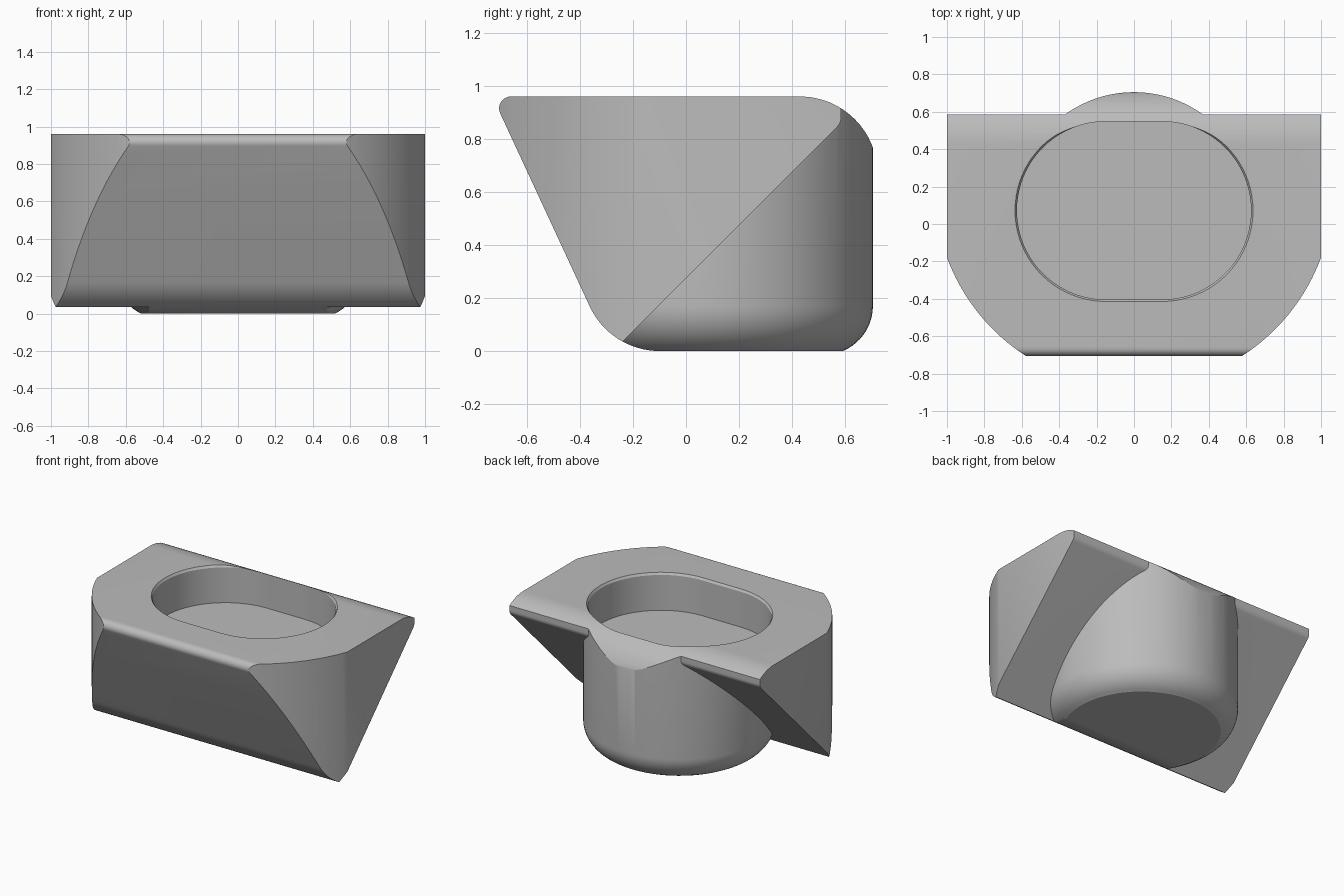
import bpy, bmesh, math
from mathutils import Vector

if "Cube" in bpy.data.objects:
    bpy.data.objects.remove(bpy.data.objects["Cube"])


def arc(cx, cy, r, a0, a1, n=16):
    """Points on a circular arc, angles in degrees."""
    return [(cx + r * math.cos(math.radians(a0 + (a1 - a0) * i / n)),
             cy + r * math.sin(math.radians(a0 + (a1 - a0) * i / n))) for i in range(n + 1)]


def make_object(name, bm):
    bmesh.ops.recalc_face_normals(bm, faces=bm.faces)
    mesh = bpy.data.meshes.new(name)
    bm.to_mesh(mesh)
    bm.free()
    ob = bpy.data.objects.new(name, mesh)
    bpy.context.collection.objects.link(ob)
    return ob


def loft(name, rings):
    """Closed solid through rings of equal point count."""
    bm = bmesh.new()
    vs = [[bm.verts.new(p) for p in ring] for ring in rings]
    n = len(vs[0])
    for a, b in zip(vs, vs[1:]):
        for i in range(n):
            bm.faces.new((a[i], a[(i + 1) % n], b[(i + 1) % n], b[i]))
    bm.faces.new(vs[0])
    bm.faces.new(vs[-1])
    return make_object(name, bm)


def side_prism(name, pts, half):
    return loft(name, [[(x, y, z) for y, z in pts] for x in (-half, half)])


def combine(ob, tool, operation):
    mod = ob.modifiers.new(operation.lower(), 'BOOLEAN')
    mod.operation, mod.object, mod.solver = operation, tool, 'EXACT'
    bpy.context.view_layer.objects.active = ob
    bpy.ops.object.modifier_apply(modifier=mod.name)
    bpy.data.objects.remove(tool)


# Wedge with a 45 degree underside and a softened rear edge
wedge = [(-1.2, 1.2), (-1.2, -0.925)]
wedge += arc(0.535, 0.881, 0.05, -45, 0, 8) + [(0.585, 1.2)]
body = side_prism("holder_body", wedge, 1.3)

# Round cup with a rolled lower edge
cup_profile = [(0.50, -0.012)] + arc(0.446, 0.17, 0.184, -66, 0, 12) + [(0.63, 1.1)]
cup = loft("cup", [[(x, y, z) for x, y in arc(0, 0.075, r, 0, 360, 96)[:-1]]
                   for r, z in cup_profile])
combine(body, cup, 'UNION')

# Side outline: sloped front, rolled front edges, rounded rear top
slope = 180 + 24.6
outline = arc(-0.66, 0.915, 0.045, 90, slope, 10)
outline += arc(-0.10, 0.29, 0.29, slope, 270, 16)
outline += [(0.7225, 0)] + arc(0.43, 0.6675, 0.2925, 0, 90, 16)
combine(body, side_prism("side_outline", outline, 1.5), 'INTERSECT')

# Plan outline: straight sides, curved front corners
a = math.degrees(math.asin(0.37 / 1.066))
plan = arc(0, 0.19, 1.066, 180 + a, 360 - a, 64)
plan = [(-1, plan[0][1])] + plan[1:-1] + [(1, plan[-1][1]), (1, 0.9), (-1, 0.9)]
combine(body, loft("plan_outline", [[(x, y, z) for x, y in plan] for z in (-0.5, 1.5)]), 'INTERSECT')

# Oblong recess with a fine chamfered rim
def oblong(r, z):
    pts = arc(0.15, 0.072, r, -90, 90, 40) + arc(-0.15, 0.072, r, 90, 270, 40)
    return [(x, y, z) for x, y in pts]

recess = loft("recess", [oblong(0.476, 0.69), oblong(0.476, 0.945),
                         oblong(0.487, 0.961), oblong(0.487, 1.3)])
combine(body, recess, 'DIFFERENCE')

# Single grey material and smooth curves
grey = bpy.data.materials.new("grey")
grey.diffuse_color = (0.5, 0.5, 0.5, 1)
grey.use_nodes = True
grey.node_tree.nodes["Principled BSDF"].inputs["Base Color"].default_value = grey.diffuse_color
body.data.materials.clear()
body.data.materials.append(grey)
bpy.ops.object.select_all(action='DESELECT')
body.select_set(True)
bpy.context.view_layer.objects.active = body
bpy.ops.object.shade_smooth_by_angle(angle=math.radians(25))
